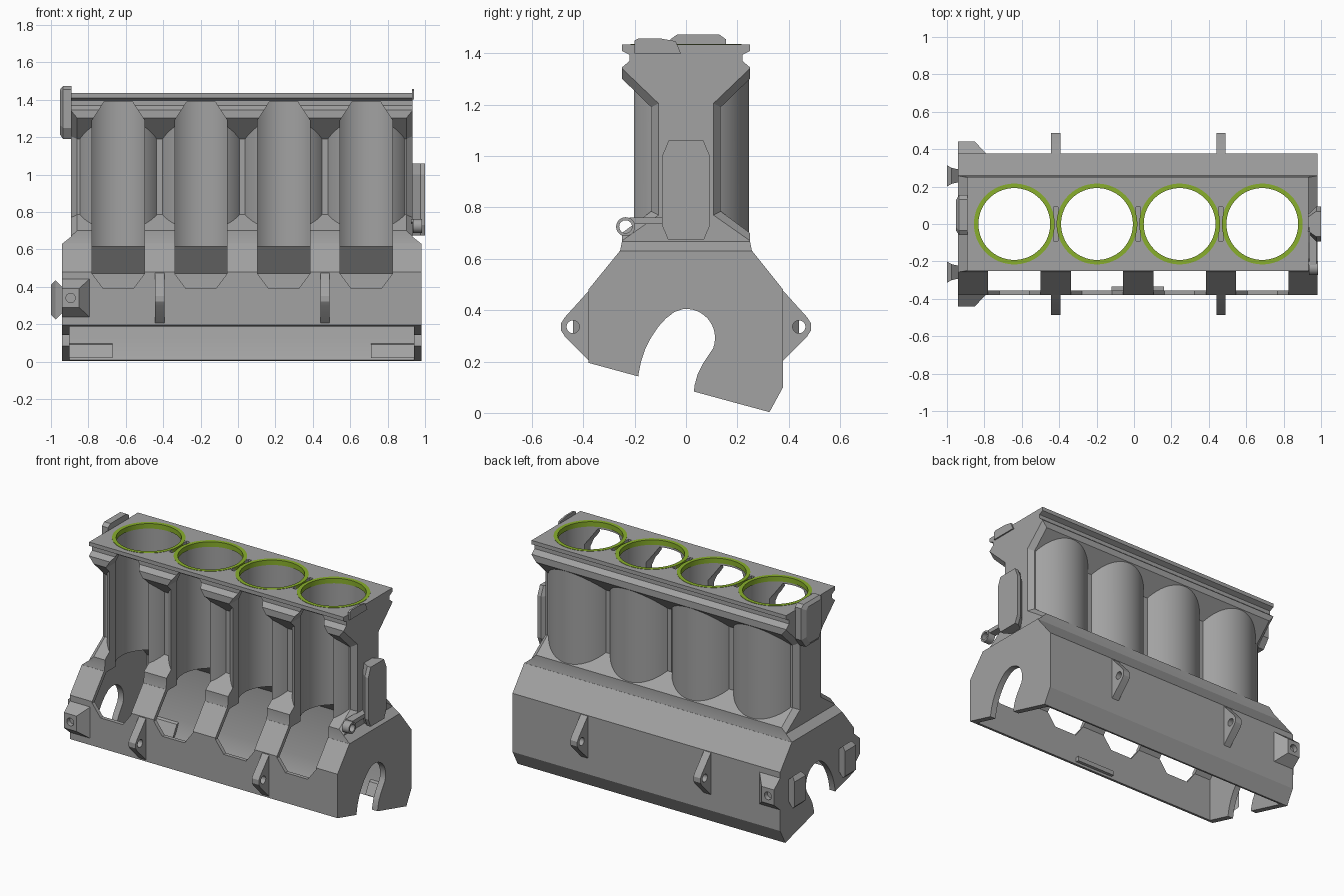
import bpy, bmesh
from math import cos, sin, radians, tau

if "Cube" in bpy.data.objects:
    bpy.data.objects.remove(bpy.data.objects["Cube"])


def material(name, rgb):
    m = bpy.data.materials.new(name)
    m.use_nodes = True
    m.diffuse_color = (*rgb, 1)
    m.node_tree.nodes["Principled BSDF"].inputs["Base Color"].default_value = (*rgb, 1)
    return m


GREY = material("cast grey", (0.36, 0.36, 0.36))
GREEN = material("gasket green", (0.25, 0.43, 0.025))
BORES = [-0.64, -0.198, 0.244, 0.686]
GAPS = [x + 0.221 for x in BORES[:-1]]


def make(name, bm, mat):
    bmesh.ops.recalc_face_normals(bm, faces=bm.faces)
    me = bpy.data.meshes.new(name)
    bm.to_mesh(me)
    bm.free()
    me.materials.append(mat)
    ob = bpy.data.objects.new(name, me)
    bpy.context.scene.collection.objects.link(ob)
    return ob


def loft(name, sections, axis, mat=GREY):
    """Join matching 2D outlines, given as (position, outline), along an axis."""
    place = {"x": lambda u, v, w: (w, u, v),
             "y": lambda u, v, w: (u, w, v),
             "z": lambda u, v, w: (u, v, w)}[axis]
    bm = bmesh.new()
    rings = [[bm.verts.new(place(u, v, w)) for u, v in pts] for w, pts in sections]
    n = len(rings[0])
    for lo, hi in zip(rings, rings[1:]):
        for i in range(n):
            j = (i + 1) % n
            bm.faces.new((lo[i], lo[j], hi[j], hi[i]))
    bm.faces.new(rings[0])
    bm.faces.new(rings[-1])
    return make(name, bm, mat)


def prism(name, pts, axis, a, b, mat=GREY):
    return loft(name, [(a, pts), (b, pts)], axis, mat)


def circle(u, v, r, n=64):
    return [(u + r * cos(tau * i / n), v + r * sin(tau * i / n)) for i in range(n)]


def rect(u0, u1, v0, v1):
    return [(u0, v0), (u1, v0), (u1, v1), (u0, v1)]


def mirrored(half):
    """Close a right-hand outline with its mirror image."""
    return half + [(-u, v) for u, v in reversed(half)]


def boolean(ob, op, tools):
    bpy.context.view_layer.objects.active = ob
    for tool in tools:
        mod = ob.modifiers.new(op, "BOOLEAN")
        mod.operation, mod.solver, mod.object = op, "EXACT", tool
        bpy.ops.object.modifier_apply(modifier=mod.name)
        bpy.data.objects.remove(tool)


def smooth(ob):
    bpy.ops.object.select_all(action="DESELECT")
    ob.select_set(True)
    bpy.context.view_layer.objects.active = ob
    bpy.ops.object.shade_smooth_by_angle(angle=0.5)


# Crankcase, tapered shoulder, and upper block with grooved deck flange and chamfered ends
block = prism("engine_block", [(-0.38, 0.195), (0.325, 0.003), (0.378, 0.1), (0.378, 0.48), (0.258, 0.63),
                               (-0.258, 0.63), (-0.38, 0.48)], "x", -0.94, 0.98)
shoulder = loft("shoulder", [(0.62, rect(-0.94, 0.98, -0.257, 0.257)), (0.63, rect(-0.94, 0.98, -0.257, 0.257)),
                             (0.67, rect(-0.89, 0.93, -0.249, 0.249))], "z")
FLANGE = [(0.25, 1.345), (0.22, 1.37), (0.22, 1.395), (0.25, 1.41), (0.25, 1.435)]
end = mirrored([(0.23, 0.625), (0.25, 0.64), (0.25, 0.67), (0.107, 0.77), (0.107, 1.205), (0.25, 1.342)] + FLANGE)
mid = mirrored([(0.23, 0.625), (0.25, 0.64), (0.25, 0.70), (0.135, 0.785), (0.135, 1.19), (0.25, 1.302)] + FLANGE)
upper = loft("upper", [(-0.893, end), (-0.86, mid), (0.9, mid), (0.933, end)], "x")
boolean(block, "UNION", [shoulder, upper])

# Cylinder barrels
boolean(block, "UNION", [prism("barrel", circle(x, 0, 0.246, 96), "z", 0.635, 1.34) for x in BORES])

# Windows through the front of each barrel, flange and crankcase
cuts = [prism("window", [(x + u, z) for u, z in mirrored([(0.08, 0.39), (0.14, 0.47), (0.14, 1.29), (0.075, 1.39)])],
              "y", -0.6, -0.1) for x in BORES]
# Hollow crankcase, open underneath
cuts.append(prism("cavity", [(-0.355, -0.1), (-0.355, 0.47), (-0.236, 0.615), (0.236, 0.615), (0.355, 0.47),
                             (0.355, 0.11), (0.303, 0), (0.303, -0.1)], "x", -0.9, 0.94))
# Crank tunnel through both end plates
arc = [(0.113 * cos(radians(a)), 0.292 + 0.113 * sin(radians(a))) for a in range(96, -30, -9)]
cuts.append(prism("tunnel", [(-0.2, -0.1), (-0.185, 0.15), (-0.175, 0.2), (-0.158, 0.25), (-0.135, 0.295),
                             (-0.108, 0.335), (-0.078, 0.368), (-0.045, 0.393)] + arc
                  + [(0.065, 0.19), (0.045, 0.15), (0.034, 0.11), (0.03, 0.08), (0.03, -0.1)], "x", -1.2, 1.2))
# Bores and deck slots
cuts += [prism("bore", circle(x, 0, 0.198), "z", 0.4, 1.6) for x in BORES]
cuts += [prism("slot", rect(x - 0.012, x + 0.012, -0.09, 0.09), "z", 1.41, 1.6) for x in GAPS]
boolean(block, "DIFFERENCE", cuts)
smooth(block)

# Gasket rings around each bore
for i, x in enumerate(BORES):
    ring = prism(f"gasket_ring_{i + 1}", circle(x, 0, 0.216), "z", 1.405, 1.437, GREEN)
    boolean(ring, "DIFFERENCE", [prism("ring_cut", circle(x, 0, 0.192), "z", 1.2, 1.6, GREEN)])
    smooth(ring)

# Mounting ears, corner bosses and flared end lugs on front and back
for side, s in (("front", -1), ("back", 1)):
    for x in (GAPS[0], GAPS[2]):
        ear = prism(f"{side}_mounting_ear", [(s * u, v) for u, v in (
            (0.37, 0.485), (0.472, 0.372), (0.486, 0.35), (0.486, 0.32), (0.472, 0.298), (0.37, 0.195))],
            "x", x - 0.025, x + 0.025)
        boolean(ear, "DIFFERENCE", [prism("ear_hole", circle(s * 0.44, 0.335, 0.025, 24), "x", x - 0.1, x + 0.1)])
        smooth(ear)
    boss = loft(f"{side}_corner_boss", [(s * 0.37, rect(-0.94, -0.785, 0.23, 0.45)),
                                        (s * 0.44, rect(-0.94, -0.85, 0.29, 0.39))], "y")
    boolean(boss, "DIFFERENCE", [prism("boss_hole", circle(-0.895, 0.34, 0.025, 24), "y", s * 0.41, s * 0.5)])
    smooth(boss)
    loft(f"{side}_end_lug", [(-0.93, rect(s * 0.225, s * 0.29, 0.27, 0.39)),
                             (-0.975, rect(s * 0.215, s * 0.30, 0.225, 0.435)),
                             (-1.0, rect(s * 0.2, s * 0.315, 0.25, 0.41))], "x")

# Flared cover on the plain end
cover = mirrored([(0.07, 0.675), (0.093, 0.73), (0.093, 1.0), (0.068, 1.06)])
loft("end_cover", [(0.925, [(u * 0.5, v) for u, v in cover]), (0.975, cover), (1.0, cover)], "x")

# Eyelet with its arm
eye = prism("eyelet", circle(-0.235, 0.725, 0.037, 32), "x", 0.935, 0.985)
boolean(eye, "UNION", [prism("arm", rect(-0.22, -0.05, 0.735, 0.761), "x", 0.925, 0.975)])
boolean(eye, "DIFFERENCE", [prism("eye_hole", circle(-0.235, 0.725, 0.025, 32), "x", 0.9, 1.05)])
smooth(eye)

# Upper end bracket with a chamfered outer face, and thin deck-edge tab
outline = [(-0.06, 1.455), (-0.035, 1.473), (0.13, 1.473), (0.155, 1.455),
           (0.155, 1.25), (0.11, 1.19), (-0.02, 1.19), (-0.06, 1.25)]
inset = [(0.045 + (u - 0.045) * 0.75, 1.345 + (v - 1.345) * 0.85) for u, v in outline]
loft("upper_end_bracket", [(-0.89, outline), (-0.935, outline), (-0.952, inset)], "x")
prism("deck_edge_tab", [(-0.2, 1.4), (-0.02, 1.4), (-0.04, 1.447), (-0.1, 1.458), (-0.185, 1.458),
                        (-0.2, 1.45)], "x", 0.93, 0.942)

# Small rib inside the front wall and rails at the ends of the back wall
prism("inner_rib", rect(-0.12, 0.16, 0.205, 0.235), "y", -0.36, -0.335)
for x in (-0.905, 0.71):
    prism("sump_rail", [(0.31, 0.02), (0.36, 0.1), (0.33, 0.09), (0.29, 0.02)], "x", x, x + 0.235)
